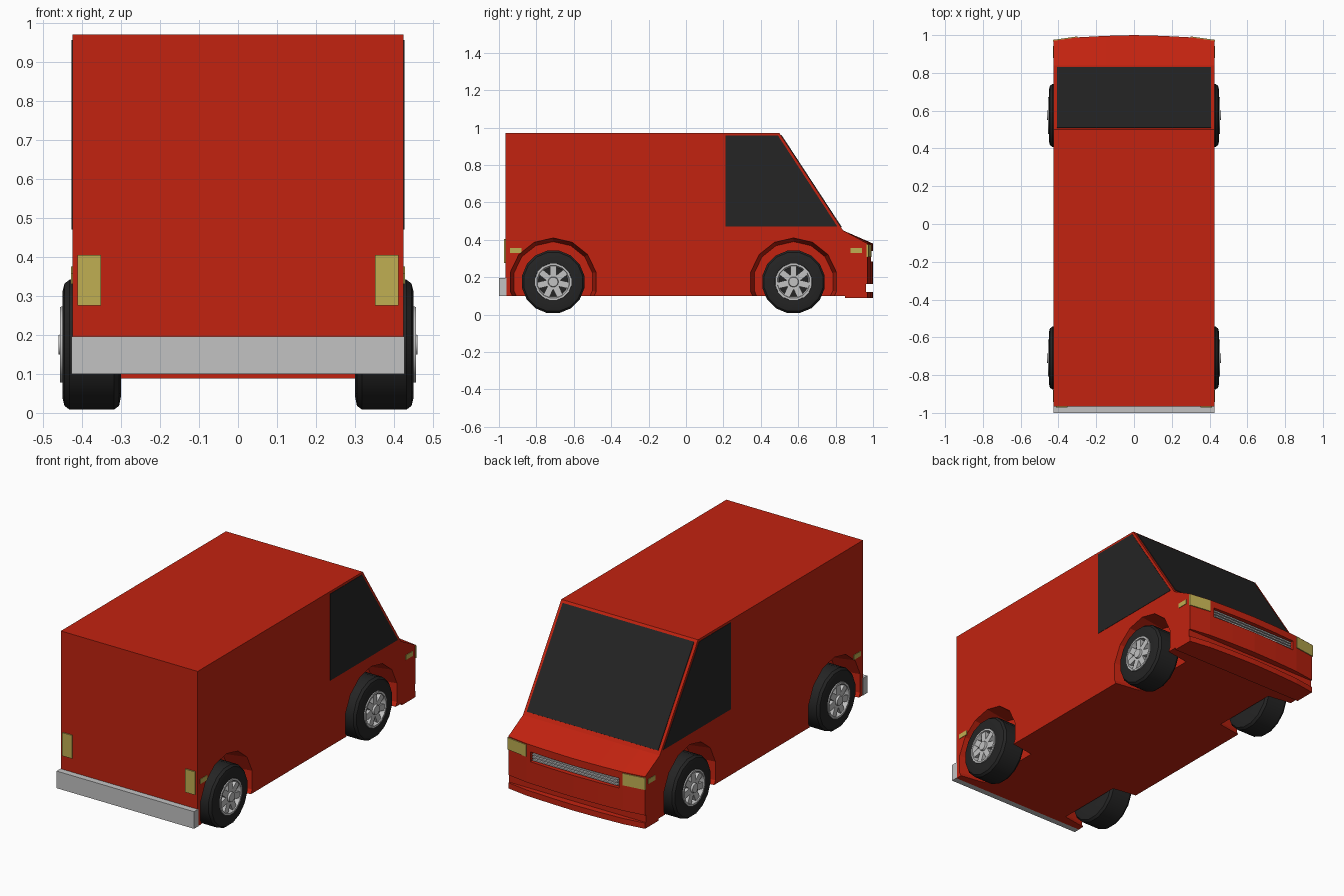
import bpy, bmesh, math
from mathutils import Matrix, Vector

cube = bpy.data.objects.get("Cube")
if cube:
    bpy.data.objects.remove(cube, do_unlink=True)


def material(name, rgb):
    m = bpy.data.materials.new(name)
    m.use_nodes = True
    m.diffuse_color = (*rgb, 1)
    m.node_tree.nodes["Principled BSDF"].inputs["Base Color"].default_value = (*rgb, 1)
    return m


RED = material("red paint", (0.54, 0.0165, 0.005))
DARK = material("dark glass and rubber", (0.018, 0.018, 0.018))
SILVER = material("silver metal", (0.54, 0.54, 0.54))
AMBER = material("amber lens", (0.53, 0.43, 0.085))


def finish(name, bm, mat, smooth=False):
    bmesh.ops.recalc_face_normals(bm, faces=bm.faces[:])
    mesh = bpy.data.meshes.new(name)
    bm.to_mesh(mesh)
    bm.free()
    mesh.materials.append(mat)
    ob = bpy.data.objects.new(name, mesh)
    bpy.context.collection.objects.link(ob)
    if smooth:
        bpy.ops.object.select_all(action="DESELECT")
        ob.select_set(True)
        bpy.context.view_layer.objects.active = ob
        bpy.ops.object.shade_smooth_by_angle(angle=math.radians(35))
    return ob


def loft(bm, rings, closed_ends=True):
    """Skin a list of equal-length closed rings of points."""
    rows = [[bm.verts.new(p) for p in ring] for ring in rings]
    n = len(rows[0])
    for a, b in zip(rows, rows[1:]):
        for i in range(n):
            j = (i + 1) % n
            bm.faces.new((a[i], a[j], b[j], b[i]))
    if closed_ends:
        bm.faces.new(rows[0])
        bm.faces.new(rows[-1])


def side_prism(name, yz, x0, x1, mat):
    bm = bmesh.new()
    loft(bm, [[(x, y, z) for y, z in yz] for x in (x0, x1)])
    return finish(name, bm, mat)


def box(name, x, y, z, mat):
    yz = [(y[0], z[0]), (y[1], z[0]), (y[1], z[1]), (y[0], z[1])]
    return side_prism(name, yz, x[0], x[1], mat)


def lathe(bm, profile, side, y, z, steps=16):
    """Turn an (x, radius) profile around a wheel axle."""
    rings = []
    for x, r in profile:
        angles = [math.tau * (i + 0.5) / steps for i in range(steps)]
        rings.append([(side * x, y + r * math.cos(a), z + r * math.sin(a)) for a in angles])
    loft(bm, rings)


def cut(target, cutter):
    mod = target.modifiers.new(cutter.name, "BOOLEAN")
    mod.operation = "DIFFERENCE"
    mod.solver = "EXACT"
    mod.object = cutter
    cutter.hide_render = True
    cutter.hide_viewport = True
    cutter.display_type = "WIRE"


# Body shell: side profile lofted across the width with a bowed nose
def body_ring(x, nose):
    yz = [(-0.965, 0.10), (-0.965, 0.97), (0.50, 0.97), (0.84, 0.45),
          (nose, 0.38), (nose, 0.163), (0.962, 0.163), (0.962, 0.12),
          (nose, 0.12), (nose, 0.088), (0.85, 0.088), (0.85, 0.10)]
    return [(x, y, z) for y, z in yz]


bow = [(0.425, 0.97), (0.3, 0.988), (0.15, 0.996)]
stations = [(-x, n) for x, n in bow] + [(0, 1.0)] + [(x, n) for x, n in reversed(bow)]
bm = bmesh.new()
loft(bm, [body_ring(x, n) for x, n in stations])
body = finish("body", bm, RED)

# Wheel wells and grille slot
AXLES = {"front": 0.575, "rear": -0.71}
AXLE_Z = 0.175
for side, label in ((1, "left"), (-1, "right")):
    for end, y in AXLES.items():
        bm = bmesh.new()
        lathe(bm, [(0.285, 0.215), (0.425, 0.235), (0.5, 0.235)], side, y, AXLE_Z, 14)
        cut(body, finish(f"{end}_{label}_well_cutter", bm, RED))
cut(body, box("grille_cutter", (-0.275, 0.275), (0.965, 1.05), (0.285, 0.34), RED))

# Grille bars
box("grille_back", (-0.27, 0.27), (0.96, 0.972), (0.288, 0.337), SILVER)
for i in range(3):
    z = 0.293 + i * 0.015
    box(f"grille_bar_{i + 1}", (-0.265, 0.265), (0.96, 0.986), (z, z + 0.008), SILVER)

# Windshield plate lying on the sloped front
top, low = Vector((0.50, 0.97)), Vector((0.84, 0.45))
normal = Vector((0.52, 0.34)).normalized()
a, b = top.lerp(low, 0.025), top.lerp(low, 0.965)
side_prism("windshield", [a - normal * 0.003, b - normal * 0.003,
                          b + normal * 0.004, a + normal * 0.004], -0.408, 0.408, DARK)

# Rear bumper
box("rear_bumper", (-0.427, 0.427), (-1.0, -0.96), (0.10, 0.196), SILVER)

# Paired windows, lamps and wheels
for s, label in ((1, "left"), (-1, "right")):
    side_prism(f"{label}_side_window", [(0.21, 0.47), (0.21, 0.957), (0.492, 0.957), (0.81, 0.47)],
               s * 0.421, s * 0.427, DARK)
    box(f"{label}_tail_lamp", (s * 0.352, s * 0.412), (-0.972, -0.963), (0.275, 0.405), AMBER)
    for end, y in (("front", 0.88), ("rear", -0.942)):
        box(f"{end}_{label}_marker", (s * 0.421, s * 0.428), (y, y + 0.062), (0.33, 0.357), AMBER)

    bm = bmesh.new()
    plan = [(0.3, 0.993), (0.428, 0.975), (0.428, 0.965), (0.3, 0.983)]
    loft(bm, [[(s * x, y, z) for x, y in plan] for z in (0.308, 0.375)])
    finish(f"{label}_headlamp", bm, AMBER)

    for end, y in AXLES.items():
        # Tyre
        bm = bmesh.new()
        lathe(bm, [(0.30, 0.09), (0.30, 0.135), (0.305, 0.16), (0.318, 0.17), (0.432, 0.17),
                   (0.445, 0.16), (0.45, 0.14), (0.45, 0.1), (0.428, 0.097)], s, y, AXLE_Z)
        finish(f"{end}_{label}_tyre", bm, DARK, True)

        # Rim ring, hub and seven spokes
        bm = bmesh.new()
        lathe(bm, [(0.425, 0.101), (0.456, 0.099), (0.456, 0.088), (0.43, 0.08)], s, y, AXLE_Z)
        bmesh.ops.delete(bm, geom=[f for f in bm.faces if len(f.verts) > 4], context="FACES_ONLY")
        lathe(bm, [(0.425, 0.042), (0.45, 0.038), (0.45, 0.028), (0.461, 0.025)], s, y, AXLE_Z)
        for i in range(7):
            turn = Matrix.Rotation(math.tau * i / 7, 4, "X")
            place = Matrix.Translation((s * 0.437, y, AXLE_Z)) @ turn
            shape = Matrix.Translation((0, 0, 0.06)) @ Matrix.Diagonal((0.026, 0.034, 0.06, 1))
            bmesh.ops.create_cube(bm, size=1, matrix=place @ shape)
        finish(f"{end}_{label}_rim", bm, SILVER, True)
